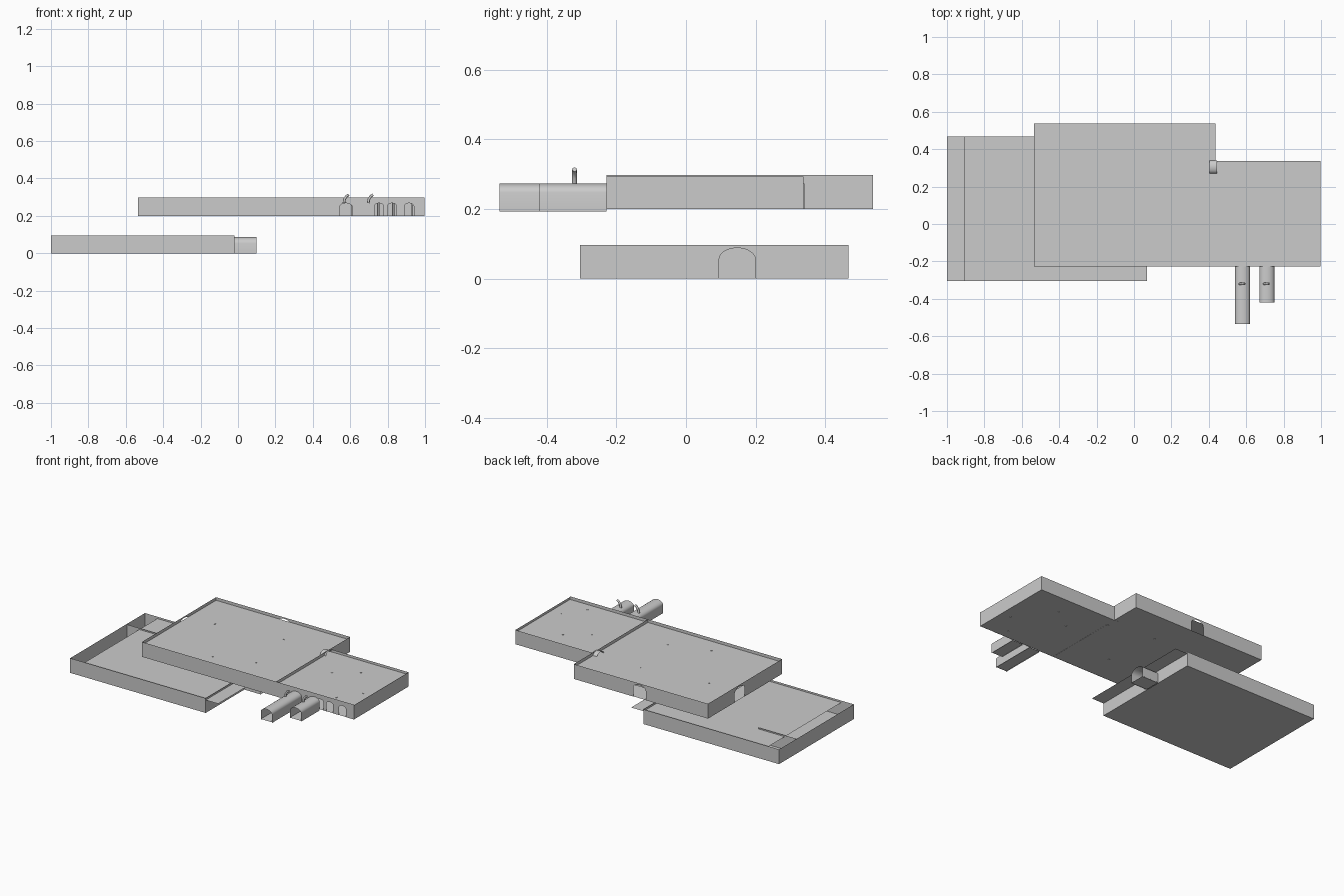
import bpy
import bmesh
from math import cos, sin, pi

cube = bpy.data.objects.get("Cube")
if cube:
    bpy.data.objects.remove(cube, do_unlink=True)

GREY = bpy.data.materials.new("plain_grey")
GREY.use_nodes = True
GREY.diffuse_color = (0.6, 0.6, 0.6, 1)
GREY.node_tree.nodes["Principled BSDF"].inputs["Base Color"].default_value = (0.6, 0.6, 0.6, 1)


def make(name, faces):
    """Build one object from a list of polygons given as point lists."""
    bm = bmesh.new()
    for points in faces:
        bm.faces.new([bm.verts.new(p) for p in points])
    bmesh.ops.remove_doubles(bm, verts=bm.verts, dist=0.0001)
    mesh = bpy.data.meshes.new(name)
    bm.to_mesh(mesh)
    bm.free()
    mesh.materials.append(GREY)
    obj = bpy.data.objects.new(name, mesh)
    bpy.context.collection.objects.link(obj)
    return obj


def arch(centre, width, z0, top, steps=10):
    """Flattened arch outline as (position, height), from one foot to the other."""
    r = width / 2
    rise = r * 0.65
    points = [(centre - r, z0)]
    for i in range(steps + 1):
        t = pi - pi * i / steps
        points.append((centre + r * cos(t), top - rise + rise * sin(t)))
    return points + [(centre + r, z0)]


def wall(name, axis, at, start, end, z0, z1, doors=()):
    """Thin upright wall along x or y, with arched doors (centre, width, top)."""
    outline = [(start, z0)]
    for centre, width, top in doors:
        outline += arch(centre, width, z0, top)
    outline += [(end, z0), (end, z1), (start, z1)]
    place = (lambda p: (p[0], at, p[1])) if axis == "x" else (lambda p: (at, p[0], p[1]))
    return make(name, [[place(p) for p in outline]])


def sheet(name, x0, x1, y0, y1, z):
    return make(name, [[(x0, y0, z), (x1, y0, z), (x1, y1, z), (x0, y1, z)]])


def tunnel(name, axis, centre, width, start, end, z0, top):
    """Open vaulted passage running along x or y."""
    place = (lambda p, s: (s, p[0], p[1])) if axis == "x" else (lambda p, s: (p[0], s, p[1]))
    prof = arch(centre, width, z0, top)
    faces = [[place(a, start), place(b, start), place(b, end), place(a, end)]
             for a, b in zip(prof, prof[1:])]
    obj = make(name, faces)
    bpy.ops.object.select_all(action="DESELECT")
    bpy.context.view_layer.objects.active = obj
    obj.select_set(True)
    bpy.ops.object.shade_smooth_by_angle()


def rod(name, points, radius):
    """Small round bar following a path."""
    curve = bpy.data.curves.new(name, "CURVE")
    curve.dimensions = "3D"
    curve.bevel_depth = radius
    curve.bevel_resolution = 2
    curve.use_fill_caps = True
    line = curve.splines.new("POLY")
    line.points.add(len(points) - 1)
    for p, co in zip(line.points, points):
        p.co = (*co, 1)
    curve.materials.append(GREY)
    obj = bpy.data.objects.new(name, curve)
    bpy.context.collection.objects.link(obj)


# Lower room: floor, four walls, ceiling sheet shifted sideways
LX0, LX1, LY0, LY1, LZ = -1.0, -0.02, -0.305, 0.467, 0.096
sheet("lower_floor", LX0, LX1, LY0, LY1, 0.0)
sheet("lower_ceiling", -0.91, 0.07, LY0, LY1, 0.084)
wall("lower_front_wall", "x", LY0, LX0, LX1, 0, LZ)
wall("lower_back_wall", "x", LY1, LX0, LX1, 0, LZ)
wall("lower_outer_wall", "y", LX0, LY0, LY1, 0, LZ)
wall("lower_inner_wall", "y", LX1, LY0, LY1, 0, LZ, [(0.147, 0.105, 0.088)])
wall("lower_partition", "x", 0.28, LX0, -0.72, 0, 0.093)
tunnel("lower_passage", "x", 0.147, 0.105, LX1, 0.1, 0.0, 0.088)
sheet("lower_passage_floor", LX1, 0.1, 0.095, 0.2, 0.003)

# Upper large room: floor, walls with doors, ceiling slightly below the rim
UX0, UX1, UY0, UY1, UZ0, UZ1 = -0.535, 0.435, -0.228, 0.537, 0.2, 0.297
CEIL = 0.277
sheet("upper_floor", UX0, UX1, UY0, UY1, UZ0 + 0.001)
sheet("upper_ceiling", UX0, UX1, UY0, UY1, CEIL)
wall("upper_front_wall", "x", UY0, UX0, UX1, UZ0, UZ1)
wall("upper_back_wall", "x", UY1, UX0, UX1, UZ0, UZ1, [(-0.04, 0.09, 0.288)])
wall("upper_outer_wall", "y", UX0, UY0, UY1, UZ0, UZ1, [(0.21, 0.105, 0.288)])
wall("upper_shared_wall", "y", UX1, UY0, UY1, UZ0, UZ1, [(0.305, 0.07, 0.288)])
tunnel("shared_doorway", "x", 0.305, 0.07, 0.405, 0.445, UZ0, 0.296)

# Upper small room with doors in the front
SX1, SY1 = 0.998, 0.337
sheet("small_floor", UX1, SX1, UY0, SY1, UZ0 + 0.001)
sheet("small_ceiling", UX1, SX1, UY0, SY1, CEIL)
wall("small_front_wall", "x", UY0, UX1, SX1, UZ0, UZ1,
     [(0.577, 0.07, 0.268), (0.754, 0.05, 0.268), (0.823, 0.05, 0.268), (0.915, 0.05, 0.268)])
wall("small_back_wall", "x", SY1, UX1, SX1, UZ0, UZ1 - 0.004)
wall("small_outer_wall", "y", SX1, UY0, SY1, UZ0, UZ1 - 0.004)

# Two vaulted corridors with floors, and hooked posts on top
for name, x, end in (("long_corridor", 0.58, -0.535), ("short_corridor", 0.71, -0.42)):
    tunnel(name, "y", x, 0.08, UY0, end, 0.193, 0.273)
    sheet(name + "_floor", x - 0.04, x + 0.04, end, UY0, 0.198)
    y = -0.32
    rod(name + "_hook", [(x - 0.014, y, 0.268), (x - 0.01, y, 0.29),
                         (x, y, 0.305), (x + 0.012, y, 0.313)], 0.007)

# Slim posts whose ends show through the floors and ceilings
for i, (x, y) in enumerate([(-0.35, 0.26), (0.11, 0.32), (-0.1, -0.12), (0.16, -0.04),
                            (0.61, 0.1), (0.75, 0.2), (0.83, -0.17), (0.93, -0.03)]):
    rod(f"slim_post_{i + 1}", [(x, y, 0.199), (x, y, 0.279)], 0.006)
